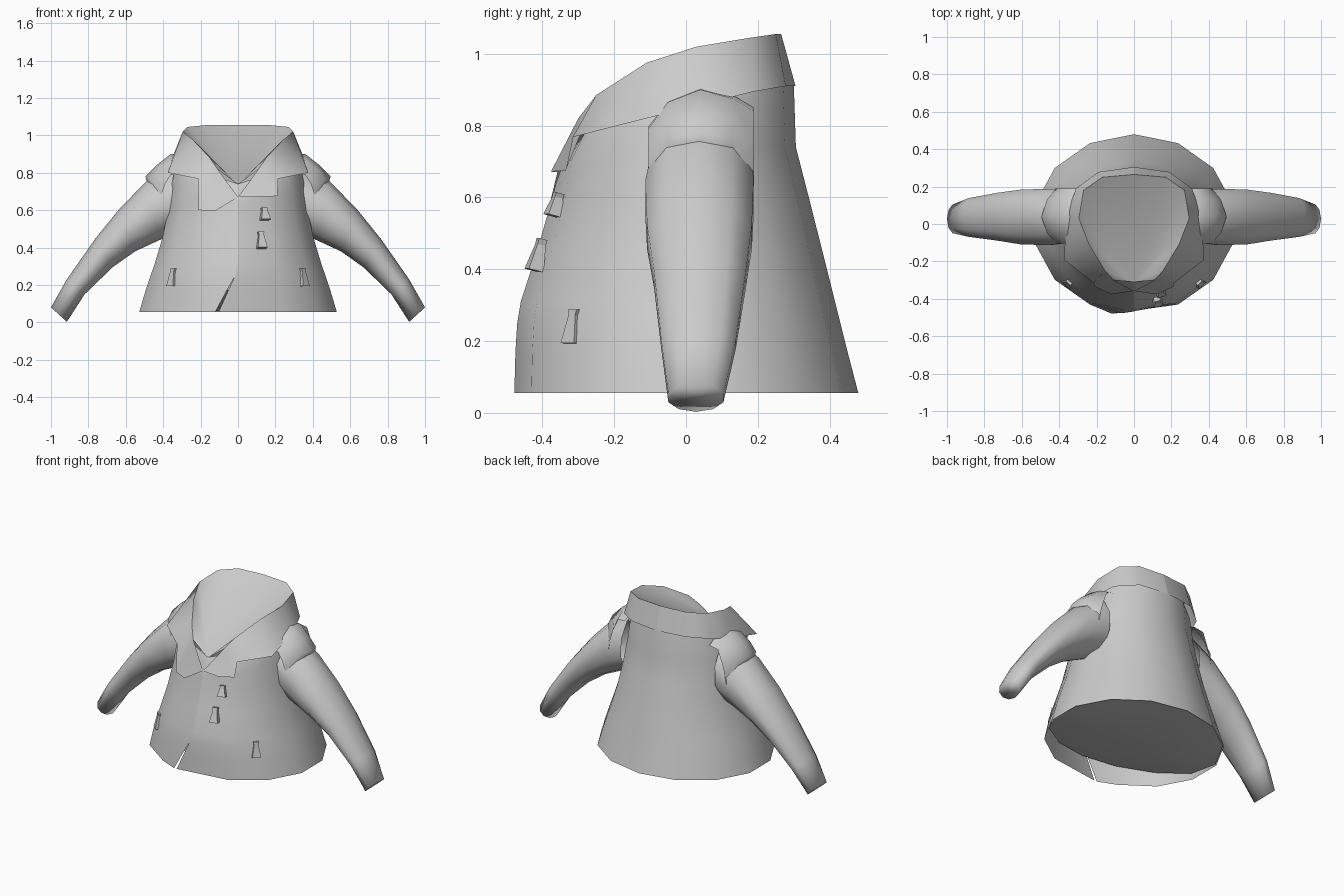
import bpy, math
from mathutils import Vector, Matrix

if "Cube" in bpy.data.objects:
    bpy.data.objects.remove(bpy.data.objects["Cube"])


def mesh_object(name, verts, faces, angle=50):
    me = bpy.data.meshes.new(name)
    me.from_pydata([tuple(v) for v in verts], [], faces)
    me.validate()
    ob = bpy.data.objects.new(name, me)
    bpy.context.collection.objects.link(ob)
    bpy.ops.object.select_all(action='DESELECT')
    ob.select_set(True)
    bpy.context.view_layer.objects.active = ob
    bpy.ops.object.mode_set(mode='EDIT')
    bpy.ops.mesh.select_all(action='SELECT')
    bpy.ops.mesh.normals_make_consistent(inside=False)
    bpy.ops.object.mode_set(mode='OBJECT')
    bpy.ops.object.shade_smooth_by_angle(angle=math.radians(angle))
    return ob


def loft(name, rows, closed=False, cap_end=False, angle=50):
    n = len(rows[0])
    verts = [p for r in rows for p in r]
    faces = []
    for i in range(len(rows) - 1):
        for j in range(n if closed else n - 1):
            k = (j + 1) % n
            faces.append((i * n + j, i * n + k, (i + 1) * n + k, (i + 1) * n + j))
    if cap_end:
        faces.append(tuple(range((len(rows) - 1) * n, len(rows) * n)))
    return mesh_object(name, verts, faces, angle)


# Body shell, open at neck and hem, with a small slit at the front hem
# (half width, front y, back y, front z, side z, back z, slit right x, slit left x)
SEG = 14
ROWS = [
    (.542, -.478, .480, .055, .055, .055, -.104, -.122),
    (.507, -.475, .450, .170, .170, .170, -.052, -.060),
    (.480, -.470, .430, .250, .250, .250, -.015, -.015),
    (.458, -.460, .415, .310, .310, .310, 0, 0),
    (.415, -.415, .380, .450, .450, .450, 0, 0),
    (.383, -.372, .342, .600, .600, .600, 0, 0),
    (.364, -.362, .306, .640, .740, .740, 0, 0),
    (.335, -.352, .300, .668, .880, .920, 0, 0),
    (.300, -.310, .275, .740, .970, 1.00, 0, 0),
]


def body_row(rx, yf, yb, zf, zs, zb, right, left):
    row = []
    for j in range(SEG + 1):
        a = 2 * math.pi * j / SEG
        c = math.cos(a)
        y, z = (yf, zf) if c > 0 else (yb, zb)
        x = right if j == 0 else left if j == SEG else rx * math.sin(a)
        row.append((x, y * abs(c), zs + (z - zs) * c * c))
    return row


loft("jacket_body", [body_row(*r) for r in ROWS])

# Inner floor closing the body, rising toward the front
outer, mid = [], []
for j in range(SEG):
    a = 2 * math.pi * j / SEG
    c, s = math.cos(a), math.sin(a)
    rise = .115 * max(c, 0)
    outer.append(((.535 - .4 * rise) * s, -(.462 if c > 0 else .476) * c, .06 + rise))
    mid.append((.3 * s, -.27 * c, .062 + .58 * rise))
loft("inner_floor", [outer, mid], closed=True, cap_end=True)

# Folded collar with notched lapels
INNER = [(0, .265, 1.055), (.17, .25, 1.055), (.27, .18, 1.045), (.295, .03, 1.02),
         (.24, -.11, .975), (.155, -.25, .885), (.11, -.30, .82), (0, -.358, .67)]
OUTER = [(0, .305, .91), (.19, .278, .91), (.31, .19, .895), (.36, .05, .86),
         (.375, -.19, .80), (.215, -.315, .768)]


def side_points(pts, s):
    return [(x * s, y, z) for x, y, z in pts]


for s, label, low in ((1, "left", .675), (-1, "right", .60)):
    edge = OUTER + [(.21, -.335, low), (.12, -.376, low - .003)]
    loft("collar_" + label, [side_points(INNER, s), side_points(edge, s)], angle=60)

# Neck lining: a sloping sheet fanned from the tip of the V to the collar rim
rim = side_points(INNER[6:0:-1], -1) + INNER[:7]
fan = [(0, -.31, .735)] + rim
mesh_object("neck_lining", fan, [(0, i, i + 1) for i in range(1, len(rim))], 60)

# Sleeves: (top x, top z, bottom x, bottom z, front y, back y)
SLEEVE = [
    (.33, .85, .34, .47, -.10, .185), (.49, .755, .42, .44, -.115, .19),
    (.64, .60, .55, .38, -.11, .185), (.765, .445, .67, .295, -.09, .168),
    (.915, .23, .82, .15, -.07, .14), (1.0, .08, .915, .003, -.05, .105),
]


def sleeve_row(xt, zt, xb, zb, y0, y1, s, n=10):
    row = []
    for j in range(n):
        a = 2 * math.pi * j / n
        t = .5 + .5 * math.cos(a)
        row.append((s * (xb + (xt - xb) * t),
                    (y0 + y1) / 2 + (y1 - y0) / 2 * math.sin(a) * 1.04,
                    zb + (zt - zb) * t))
    return row


# Puffed shoulder caps: rows of x and z across these y positions
CAP_Y = [-.105, -.05, .04, .13, .19]
CAP = [
    ((.30, .30, .30, .30, .30), (.80, .87, .905, .885, .85)),
    ((.36, .36, .36, .36, .36), (.79, .865, .90, .875, .84)),
    ((.39, .42, .43, .42, .39), (.74, .82, .845, .82, .76)),
    ((.41, .465, .495, .465, .41), (.68, .765, .78, .765, .69)),
    ((.42, .46, .487, .46, .42), (.62, .735, .75, .735, .63)),
]

for s, label in ((1, "left"), (-1, "right")):
    loft("sleeve_" + label, [sleeve_row(*r, s) for r in SLEEVE], True, True, 120)
    loft("shoulder_cap_" + label,
         [[(s * x, y, z) for x, y, z in zip(xs, CAP_Y, zs)] for xs, zs in CAP], angle=120)


# Tapered toggles on the front and pockets
def toggle(name, loc, height, turn, lean):
    m = Matrix.Translation(loc) @ Matrix.Rotation(turn, 4, 'Z') @ Matrix.Rotation(lean, 4, 'X')
    verts = [m @ Vector((x * w, y * d, z * height))
             for z, w, d in ((-.5, .026, .022), (.32, .013, .012), (.5, .017, .012))
             for x, y in ((-1, -1), (1, -1), (1, 1), (-1, 1))]
    faces = [(0, 1, 2, 3), (8, 9, 10, 11)]
    for i in (0, 4):
        for j in range(4):
            k = (j + 1) % 4
            faces.append((i + j, i + k, i + 4 + k, i + 4 + j))
    mesh_object(name, verts, faces, 20)


toggle("upper_toggle", (.142, -.362, .58), .065, .3, -.25)
toggle("middle_toggle", (.125, -.412, .44), .09, .25, -.25)
for s, label in ((1, "left"), (-1, "right")):
    toggle("pocket_toggle_" + label, (s * .347, -.312, .24), .095, s * .8, -.1)
